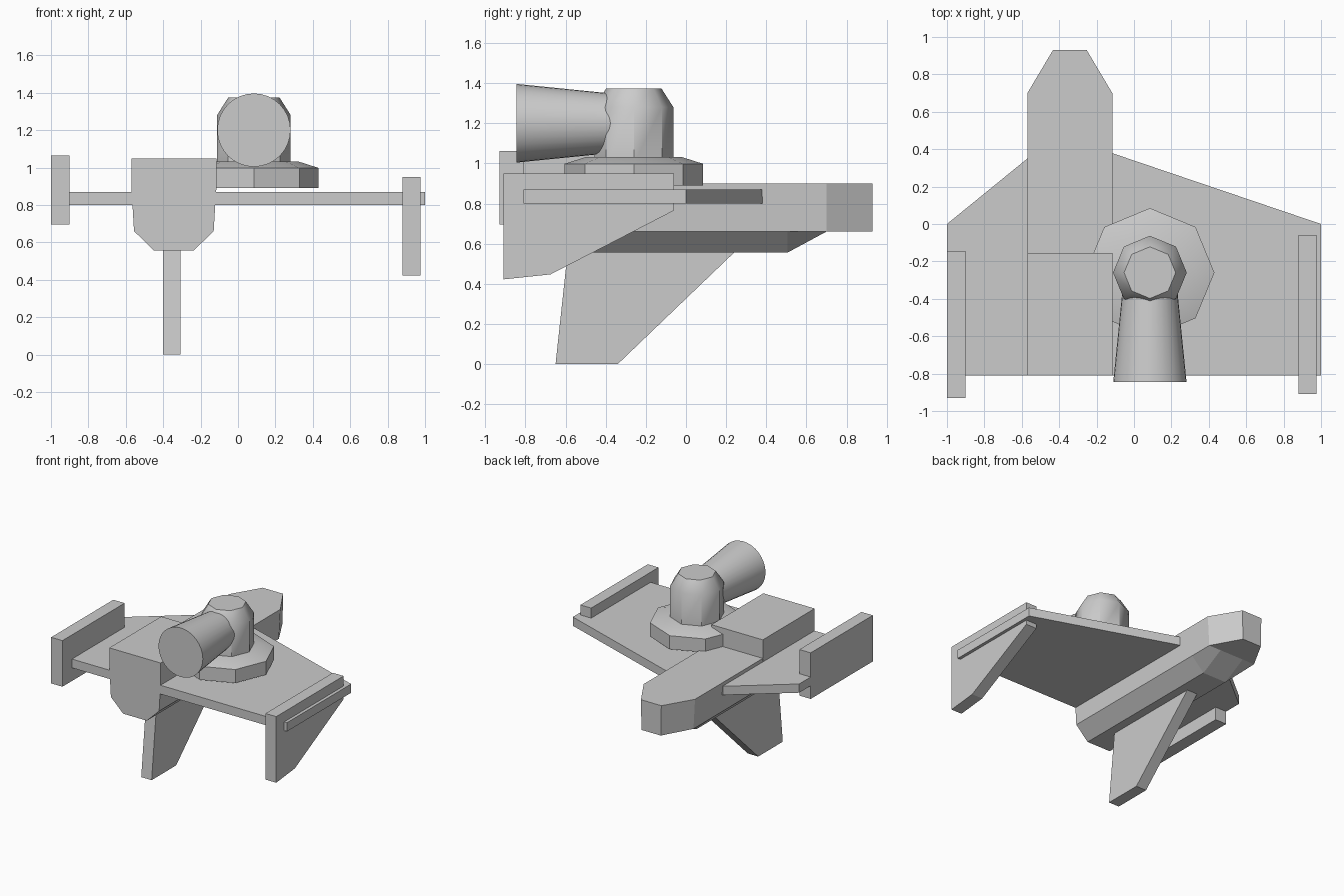
import bpy, bmesh
from math import radians, pi, cos, sin
from mathutils import Matrix

if "Cube" in bpy.data.objects:
    bpy.data.objects.remove(bpy.data.objects["Cube"])


def loft(name, sections, smooth=False):
    """Join matching rings of points into a closed solid."""
    bm = bmesh.new()
    rings = [[bm.verts.new(p) for p in s] for s in sections]
    n = len(rings[0])
    for a, b in zip(rings, rings[1:]):
        for i in range(n):
            j = (i + 1) % n
            bm.faces.new((a[i], a[j], b[j], b[i]))
    bm.faces.new(rings[0])
    bm.faces.new(rings[-1])
    bmesh.ops.recalc_face_normals(bm, faces=bm.faces)
    mesh = bpy.data.meshes.new(name)
    bm.to_mesh(mesh)
    bm.free()
    ob = bpy.data.objects.new(name, mesh)
    bpy.context.collection.objects.link(ob)
    if smooth:
        bpy.ops.object.select_all(action='DESELECT')
        ob.select_set(True)
        bpy.context.view_layer.objects.active = ob
        bpy.ops.object.shade_smooth_by_angle(angle=radians(40))
    return ob


def plate_x(name, profile, x0, x1):
    """Extrude a (y, z) profile between two x values."""
    return loft(name, [[(x, y, z) for y, z in profile] for x in (x0, x1)])


def turned(name, centre, profile, sides, along_y=False):
    """Stack of rings (radius, position) around a z or y axis."""
    rot = Matrix.Rotation(-pi / 2, 3, 'X') if along_y else Matrix.Identity(3)
    sections = []
    for r, h in profile:
        ring = []
        for i in range(sides):
            a = 2 * pi * i / sides
            p = rot @ Matrix.Translation((r * cos(a), r * sin(a), h)).to_translation()
            ring.append((p.x + centre[0], p.y + centre[1], p.z + centre[2]))
        sections.append(ring)
    return loft(name, sections, smooth=True)


# Flat wing slab
wing = [(-1, -0.81), (1, -0.81), (1, 0), (-0.12, 0.38), (-0.57, 0.35), (-1, 0)]
loft("wing", [[(x, y, z) for x, y in wing] for z in (0.80, 0.87)])

# Keeled hull with tapered nose
HULL_X = -0.343


def hull_section(y, top, side, keel, keel_z):
    half = [(top, 0.90), (side, 0.66), (keel, keel_z)]
    pts = half + [(-x, z) for x, z in reversed(half)]
    return [(HULL_X + x, y, z) for x, z in pts]


loft("hull", [
    hull_section(-0.81, 0.227, 0.213, 0.105, 0.555),
    hull_section(0.505, 0.227, 0.213, 0.105, 0.555),
    hull_section(0.70, 0.227, 0.213, 0.105, 0.66),
    hull_section(0.93, 0.09, 0.085, 0.05, 0.66),
])

# Raised engine block
plate_x("engine_block", [(-0.81, 0.88), (-0.155, 0.88), (-0.155, 1.048), (-0.81, 1.048)],
        HULL_X - 0.227, HULL_X + 0.227)

# Fins
plate_x("lower_fin", [(-0.65, 0), (-0.34, 0), (0.26, 0.575), (-0.588, 0.575)], -0.40, -0.308)
plate_x("right_wing_fin", [(-0.91, 0.95), (-0.91, 0.422), (-0.675, 0.447),
                           (-0.06, 0.765), (-0.06, 0.95)], 0.88, 0.975)
plate_x("left_wing_fin", [(-0.93, 0.695), (-0.145, 0.695), (-0.145, 1.063), (-0.93, 1.063)],
        -1, -0.90)

# Turret base, tower and flared barrel
turned("turret_base", (0.085, -0.26, 0), [(0.345, 0.89), (0.345, 0.998), (0.235, 1.033)], 8)
turned("turret_tower", (0.085, -0.26, 0), [(0.197, 1.0), (0.197, 1.28), (0.138, 1.373)], 8)
turned("turret_barrel", (0.085, 0, 1.20), [(0.196, -0.845), (0.137, -0.26)], 32, along_y=True)
